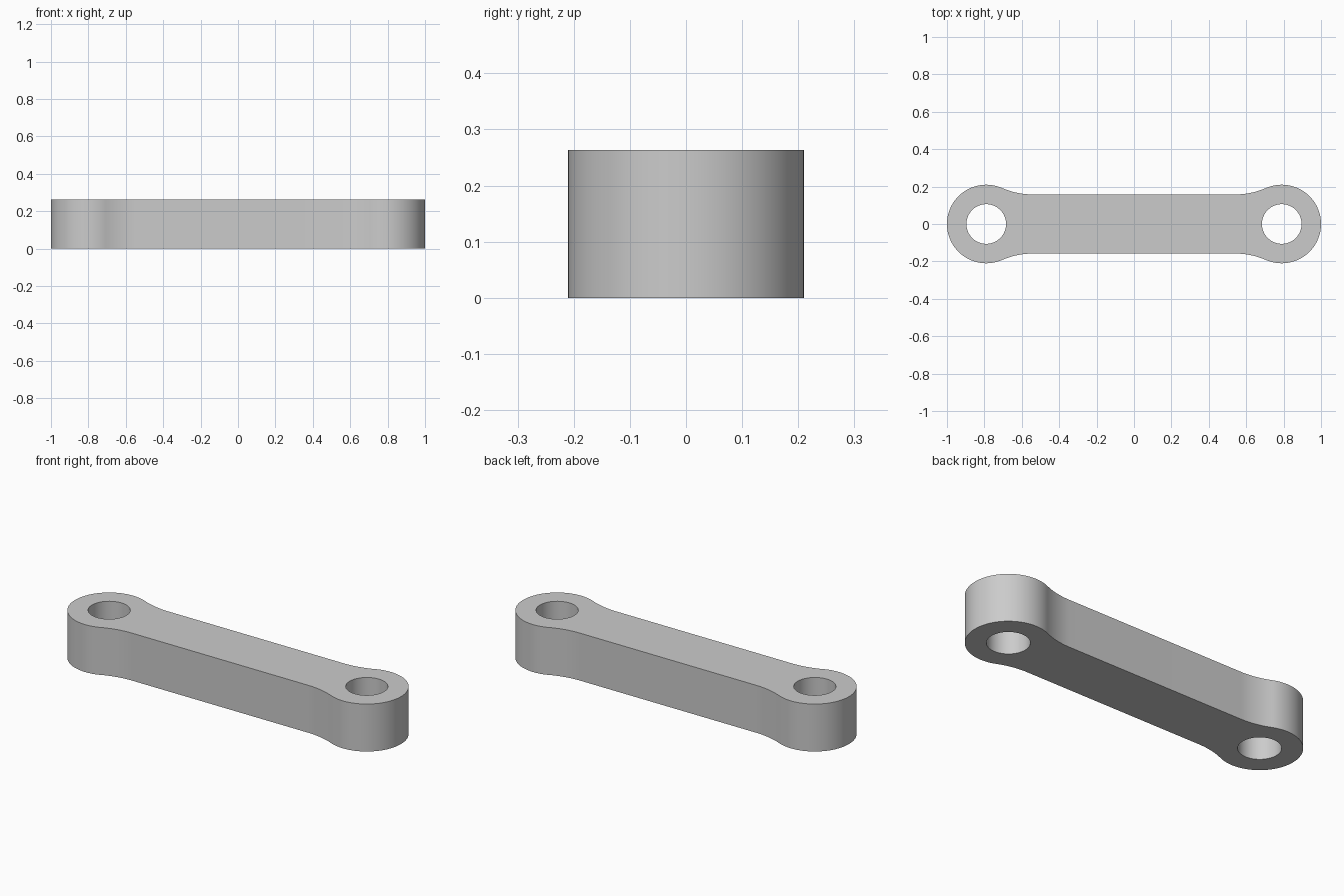
import bpy, bmesh
from math import atan2, cos, sin, sqrt, pi, radians

cube = bpy.data.objects.get("Cube")
if cube:
    bpy.data.objects.remove(cube, do_unlink=True)

# Main dimensions
HEIGHT = 0.263
EYE_X, EYE_R, HOLE_R = 0.79, 0.21, 0.106
HALF_WIDTH = 0.158
FILLET_R = 0.42

steel = bpy.data.materials.new("plain grey")
steel.use_nodes = True
grey = (0.6, 0.6, 0.6, 1)
steel.diffuse_color = grey
steel.node_tree.nodes["Principled BSDF"].inputs["Base Color"].default_value = grey


def arc(cx, cy, r, start, end, steps):
    angles = [start + (end - start) * i / steps for i in range(steps + 1)]
    return [(cx + r * cos(a), cy + r * sin(a)) for a in angles]


# Quarter outline: fillet tangent to the bar edge, then the round eye
rise = HALF_WIDTH + FILLET_R
run = sqrt((EYE_R + FILLET_R) ** 2 - rise ** 2)
tangent = atan2(rise, -run)
quarter = arc(EYE_X - run, rise, FILLET_R, -pi / 2, tangent - pi, 12)
quarter += arc(EYE_X, 0, EYE_R, tangent, 0, 40)[1:]

# Mirror the quarter to the right half, then to the whole outline
half = quarter + [(x, -y) for x, y in reversed(quarter[:-1])]
outline = half + [(-x, -y) for x, y in half]
loops = [outline]
for side in (-1, 1):
    loops.append(arc(side * EYE_X, 0, HOLE_R, 0, 2 * pi, 64)[:-1])

# Fill the profile around both holes and extrude it upwards
bm = bmesh.new()
edges = []
for loop in loops:
    verts = [bm.verts.new((x, y, 0)) for x, y in loop]
    edges += [bm.edges.new((v, verts[i - 1])) for i, v in enumerate(verts)]
bmesh.ops.triangle_fill(bm, edges=edges, use_beauty=True, normal=(0, 0, 1))
raised = bmesh.ops.extrude_face_region(bm, geom=bm.faces[:], use_keep_orig=True)
top = [g for g in raised["geom"] if isinstance(g, bmesh.types.BMVert)]
bmesh.ops.translate(bm, verts=top, vec=(0, 0, HEIGHT))
bmesh.ops.recalc_face_normals(bm, faces=bm.faces[:])
mesh = bpy.data.meshes.new("link_bar")
bm.to_mesh(mesh)
bm.free()
mesh.materials.append(steel)

link = bpy.data.objects.new("link_bar", mesh)
bpy.context.collection.objects.link(link)
bpy.ops.object.select_all(action="DESELECT")
link.select_set(True)
bpy.context.view_layer.objects.active = link
bpy.ops.object.shade_smooth_by_angle(angle=radians(30))
